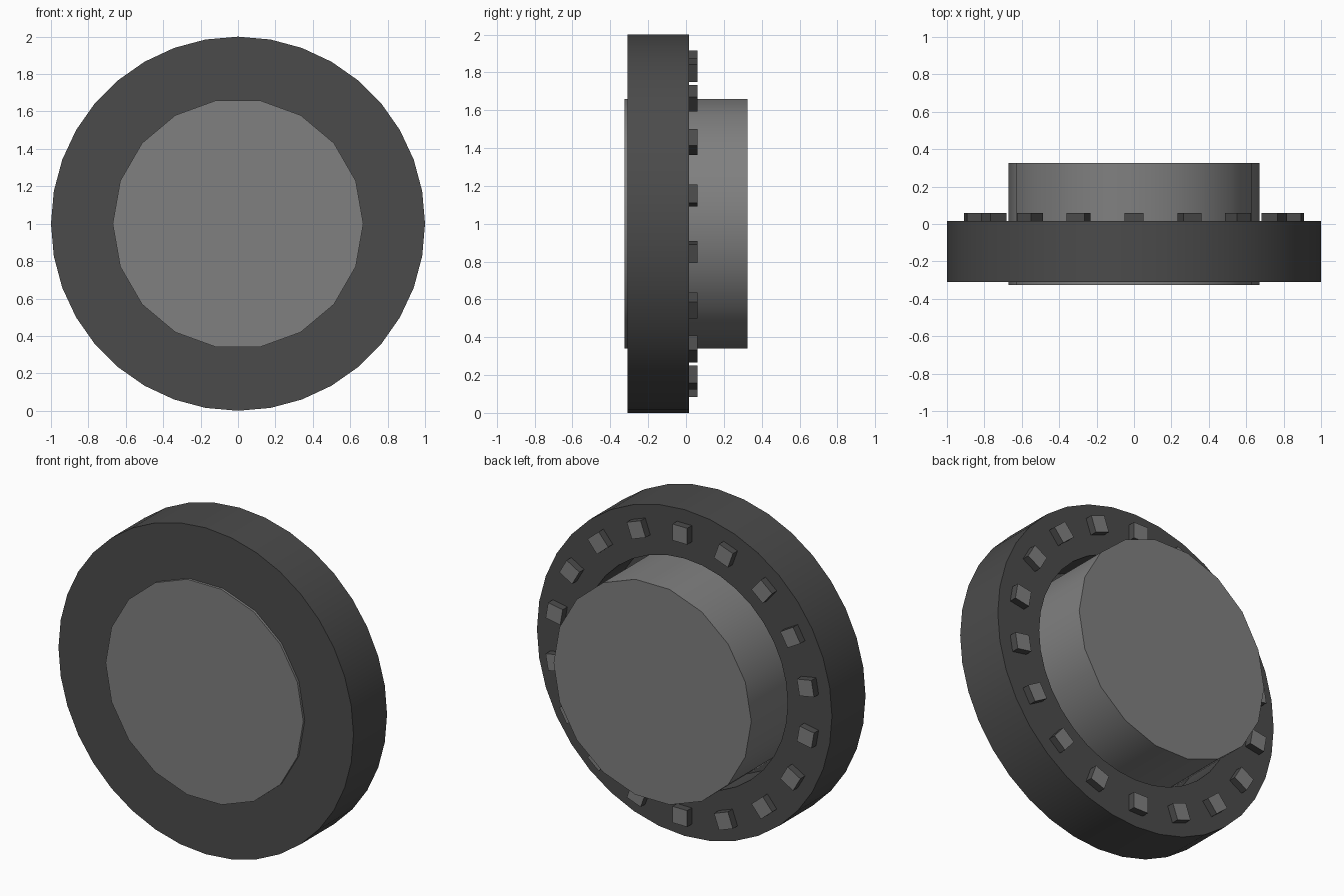
import bpy
import bmesh
from math import cos, sin, pi, radians
from mathutils import Matrix, Vector

cube = bpy.data.objects.get("Cube")
if cube:
    bpy.data.objects.remove(cube, do_unlink=True)

CENTRE = Vector((0, 0, 1))


def material(name, value):
    mat = bpy.data.materials.new(name)
    mat.use_nodes = True
    colour = (value, value, value, 1)
    mat.diffuse_color = colour
    mat.node_tree.nodes["Principled BSDF"].inputs["Base Color"].default_value = colour
    return mat


dark = material("dark grey", 0.07)
light = material("mid grey", 0.216)


def finish(bm, name, mats, smooth=False):
    bmesh.ops.recalc_face_normals(bm, faces=bm.faces)
    mesh = bpy.data.meshes.new(name)
    bm.to_mesh(mesh)
    bm.free()
    for mat in mats:
        mesh.materials.append(mat)
    obj = bpy.data.objects.new(name, mesh)
    obj.location = CENTRE
    bpy.context.collection.objects.link(obj)
    if smooth:
        bpy.ops.object.select_all(action="DESELECT")
        obj.select_set(True)
        bpy.context.view_layer.objects.active = obj
        bpy.ops.object.shade_smooth_by_angle(angle=radians(30))
    return obj


def lathe(name, profile, sides, mat):
    """Turn a closed (radius, y) profile about the y axis."""
    bm = bmesh.new()
    rings = []
    for i in range(sides):
        a = 2 * pi * i / sides
        rings.append([bm.verts.new((r * cos(a), y, r * sin(a))) for r, y in profile])
    for i in range(sides):
        here, there = rings[i], rings[(i + 1) % sides]
        for j in range(len(profile)):
            k = (j + 1) % len(profile)
            bm.faces.new((here[j], here[k], there[k], there[j]))
    return finish(bm, name, [mat], smooth=True)


# Outer ring with a recess at the back around the hub
lathe("outer_ring", [(0.6, -0.31), (1, -0.31), (1, 0.015),
                     (0.7, 0.015), (0.7, -0.25), (0.6, -0.25)], 36, dark)

# Hub drum running through the ring
bm = bmesh.new()
bmesh.ops.create_cone(bm, cap_ends=True, segments=18, radius1=0.67, radius2=0.67,
                      depth=0.65, matrix=Matrix.Rotation(pi / 2, 4, "X")
                      @ Matrix.Rotation(0, 4, "Z"))
# Keep a corner on the x axis so the top stays flat
first = max(bm.verts, key=lambda v: v.co.x)
if abs(first.co.z) > 0.01:
    bmesh.ops.rotate(bm, verts=bm.verts, cent=(0, 0, 0),
                     matrix=Matrix.Rotation(pi / 18, 3, "Y"))
finish(bm, "hub_drum", [light], smooth=True)

# Square bolts around the back face, with lighter end faces
for i in range(18):
    bm = bmesh.new()
    turn = Matrix.Rotation(-radians(10 + 20 * i), 4, "Y")
    bmesh.ops.create_cube(bm, size=1, matrix=turn
                          @ Matrix.Translation((0.865, 0.03, 0))
                          @ Matrix.Diagonal((0.1, 0.06, 0.1, 1)))
    bm.normal_update()
    for face in bm.faces:
        face.material_index = int(face.normal.y > 0.9)
    finish(bm, f"bolt_{i + 1}", [dark, light])
